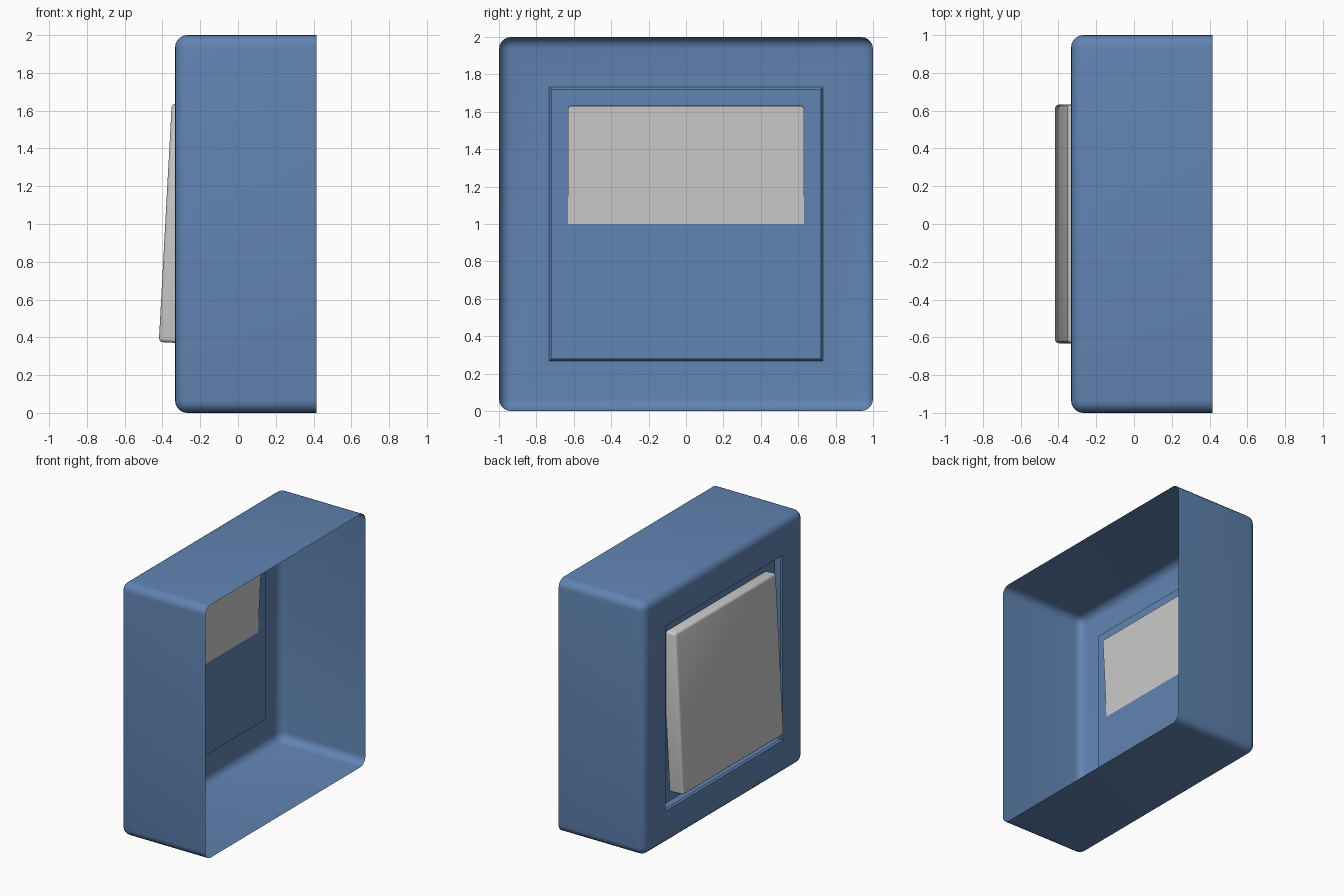
import bpy, bmesh, math
from mathutils import Matrix, Vector

if "Cube" in bpy.data.objects:
    bpy.data.objects.remove(bpy.data.objects["Cube"])


def box(x0, x1, half):
    """Box from x0 to x1, square in y/z, centred on z = 1."""
    bm = bmesh.new()
    bmesh.ops.create_cube(bm, size=1)
    bmesh.ops.scale(bm, vec=(x1 - x0, 2 * half, 2 * half), verts=bm.verts)
    bmesh.ops.translate(bm, vec=((x0 + x1) / 2, 0, 1), verts=bm.verts)
    return bm


def side_face(bm, sign):
    return max(bm.faces, key=lambda f: (f.normal.x * sign > 0.99) * f.calc_area())


def round_edges(bm, radius, segments):
    """Round every edge except those around the +x face."""
    back = max(v.co.x for v in bm.verts) - 1e-4
    edges = [e for e in bm.edges if not all(v.co.x > back for v in e.verts)]
    bmesh.ops.bevel(bm, geom=edges, offset=radius, offset_type='OFFSET',
                    segments=segments, profile=0.5, affect='EDGES')
    bm.normal_update()


def finish(bm, name, mat=None):
    mesh = bpy.data.meshes.new(name)
    bm.to_mesh(mesh)
    bm.free()
    obj = bpy.data.objects.new(name, mesh)
    bpy.context.collection.objects.link(obj)
    if mat:
        mesh.materials.append(mat)
    bpy.ops.object.select_all(action='DESELECT')
    obj.select_set(True)
    bpy.context.view_layer.objects.active = obj
    bpy.ops.object.shade_smooth_by_angle(angle=math.radians(35))
    return obj


FRONT, BACK, FLOOR = -0.333, 0.415, -0.267

blue = bpy.data.materials.new("blue_plastic")
blue.diffuse_color = (0.118, 0.23, 0.445, 1)
blue.use_nodes = True
blue.node_tree.nodes["Principled BSDF"].inputs["Base Color"].default_value = blue.diffuse_color

# Housing: thin open-backed shell with rounded front
bm = box(FRONT, BACK, 1.0)
bm.normal_update()
round_edges(bm, 0.065, 5)
bmesh.ops.delete(bm, geom=[side_face(bm, 1)], context='FACES_ONLY')

# Square recess in the housing front: chamfered lip, walls and floor
front = side_face(bm, -1)
bmesh.ops.inset_region(bm, faces=[front], thickness=0.287, depth=0)
bmesh.ops.inset_region(bm, faces=[front], thickness=0.013, depth=-0.013)
ext = bmesh.ops.extrude_discrete_faces(bm, faces=[front])
for v in ext["faces"][0].verts:
    v.co.x = FLOOR
bm.normal_update()
finish(bm, "housing", blue)

# Rocker: rounded plate tilted about the middle of the recess floor
bm = box(FLOOR - 0.118, FLOOR, 0.632)
bm.normal_update()
round_edges(bm, 0.02, 3)
bmesh.ops.rotate(bm, cent=Vector((FLOOR, 0, 1)), verts=bm.verts,
                 matrix=Matrix.Rotation(math.radians(3.1), 3, 'Y'))
finish(bm, "rocker")
